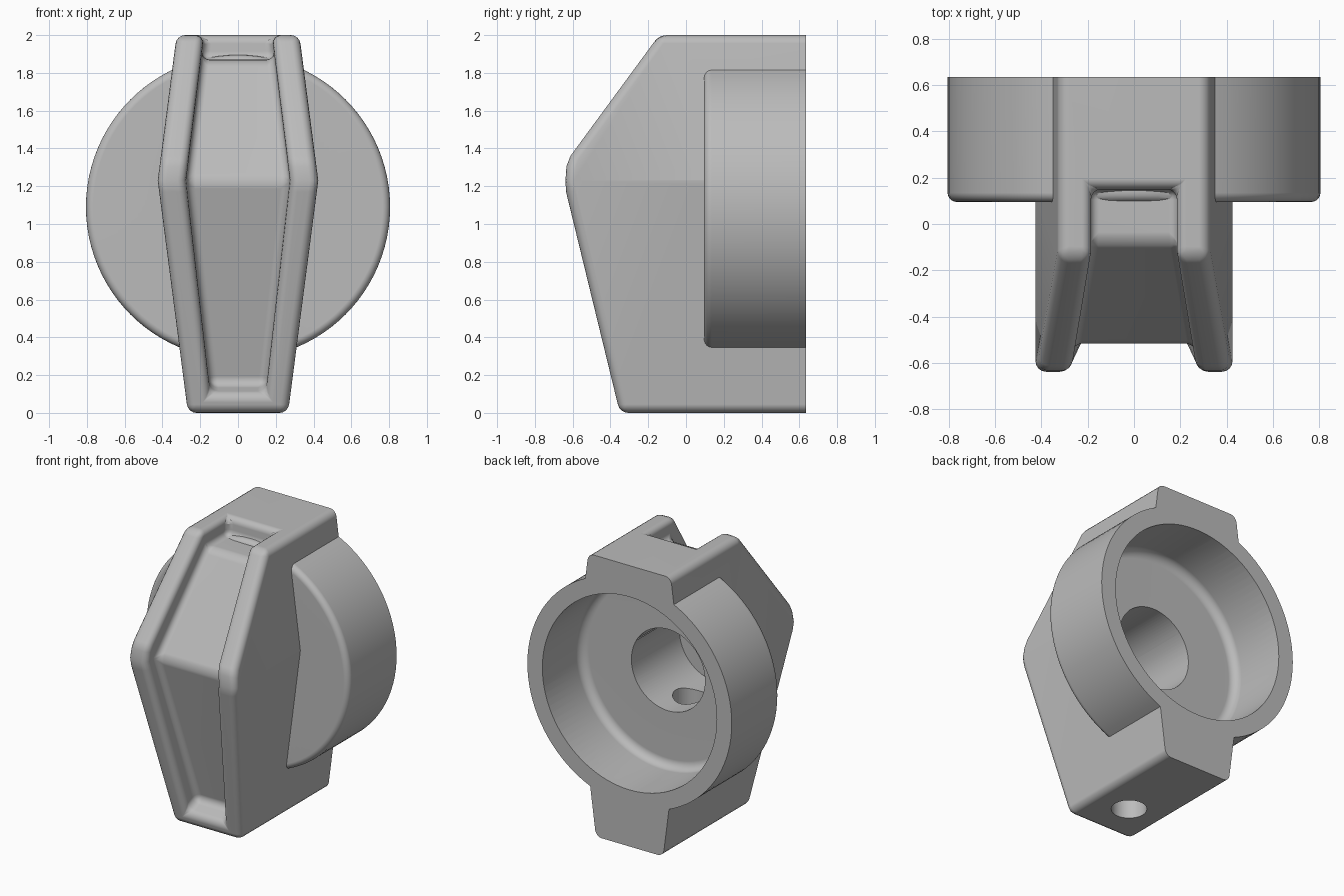
import bpy, bmesh, math
from mathutils import Vector, Matrix

if "Cube" in bpy.data.objects:
    bpy.data.objects.remove(bpy.data.objects["Cube"])

BACK, AXIS_Z, FOLD_Z = 0.635, 1.09, 1.23

grey = bpy.data.materials.new("plain_grey")
grey.use_nodes = True
grey.diffuse_color = (0.5, 0.5, 0.5, 1)
grey.node_tree.nodes["Principled BSDF"].inputs["Base Color"].default_value = (0.5, 0.5, 0.5, 1)


def finish(name, bm):
    bmesh.ops.recalc_face_normals(bm, faces=bm.faces)
    mesh = bpy.data.meshes.new(name)
    bm.to_mesh(mesh)
    bm.free()
    mesh.materials.append(grey)
    ob = bpy.data.objects.new(name, mesh)
    bpy.context.collection.objects.link(ob)
    return ob


def wedge(name, profile, low, mid, high):
    """Side profile (y, z) extruded across x; half width changes at the fold."""
    bm = bmesh.new()
    face = bm.faces.new([bm.verts.new((-1, y, z)) for y, z in profile])
    out = bmesh.ops.extrude_face_region(bm, geom=[face])
    bmesh.ops.translate(bm, vec=(2, 0, 0),
                        verts=[g for g in out["geom"] if isinstance(g, bmesh.types.BMVert)])
    bmesh.ops.bisect_plane(bm, geom=bm.verts[:] + bm.edges[:] + bm.faces[:],
                           plane_co=(0, 0, FOLD_Z), plane_no=(0, 0, 1))
    for v in bm.verts:
        z = v.co.z
        if z < FOLD_Z:
            v.co.x *= low + (mid - low) * z / FOLD_Z
        else:
            v.co.x *= mid + (high - mid) * (z - FOLD_Z) / (2 - FOLD_Z)
    return finish(name, bm)


def lathe(name, profile, steps=96):
    """Spin a (radius, y) profile around the knob axis."""
    bm = bmesh.new()
    verts = [bm.verts.new((r, y, AXIS_Z)) for r, y in profile]
    edges = [bm.edges.new(pair) for pair in zip(verts, verts[1:])]
    bmesh.ops.spin(bm, geom=verts + edges, cent=(0, 0, AXIS_Z), axis=(0, 1, 0),
                   angle=math.tau, steps=steps)
    bmesh.ops.remove_doubles(bm, verts=bm.verts, dist=0.0001)
    return finish(name, bm)


def rounded(radius, y, r):
    """Quarter-round corner from the cylinder wall to the flat at y."""
    return [(radius - r + r * math.cos(a), y + r - r * math.sin(a))
            for a in (math.pi / 2 * i / 5 for i in range(6))]


def combine(target, other, operation):
    mod = target.modifiers.new("combine", "BOOLEAN")
    mod.operation, mod.solver, mod.object = operation, "EXACT", other
    bpy.context.view_layer.objects.active = target
    bpy.ops.object.modifier_apply(modifier=mod.name)
    bpy.data.objects.remove(other)


# Grip bar with its folded front
knob = wedge("knob", [(BACK, 0), (-0.35, 0), (-0.635, 1.17), (-0.638, FOLD_Z), (-0.633, 1.305),
                      (-0.612, 1.36), (-0.142, 2), (BACK, 2)], 0.265, 0.425, 0.325)

# Sunken front panel, open at the top
panel = wedge("panel_cutter", [(-0.24, 0.15), (-0.525, FOLD_Z), (-0.08, 1.87), (0.15, 1.87),
                               (0.15, 2.2), (-1, 2.2), (-1, -0.14)], 0.135, 0.275, 0.18)
combine(knob, panel, "DIFFERENCE")

# Soften every crisp edge except those on the flat back
bm = bmesh.new()
bm.from_mesh(knob.data)
bmesh.ops.remove_doubles(bm, verts=bm.verts, dist=0.0005)
crisp = [e for e in bm.edges if len(e.link_faces) == 2
         and e.calc_face_angle(0) > math.radians(25)
         and min(v.co.y for v in e.verts) < BACK - 0.01]
bmesh.ops.bevel(bm, geom=crisp, offset=0.045, segments=4, profile=0.5,
                affect="EDGES", clamp_overlap=False)
bm.to_mesh(knob.data)
bm.free()

# Round skirt behind the grip
skirt = lathe("skirt", [(0, BACK), (0.805, BACK)] + rounded(0.805, 0.095, 0.04) + [(0, 0.095)])
combine(knob, skirt, "UNION")

# Hollow back and shaft bore
hollow = lathe("hollow_cutter", [(0, 0.9), (0.687, 0.9)] + rounded(0.687, 0.2, 0.06) + [(0, 0.2)])
combine(knob, hollow, "DIFFERENCE")
bore = lathe("bore_cutter", [(0, 0.4), (0.29, 0.4), (0.29, -0.34), (0, -0.34)])
combine(knob, bore, "DIFFERENCE")

# Set screw hole from the bottom into the bore
bm = bmesh.new()
bmesh.ops.create_cone(bm, cap_ends=True, segments=48, radius1=0.115, radius2=0.115, depth=1.2,
                      matrix=Matrix.Translation(Vector((0, -0.05, 0.45))))
combine(knob, finish("screw_cutter", bm), "DIFFERENCE")

# Smooth shading with crisp edges kept
bpy.ops.object.select_all(action="DESELECT")
knob.select_set(True)
bpy.context.view_layer.objects.active = knob
bpy.ops.object.shade_smooth_by_angle(angle=math.radians(30))
weighted = knob.modifiers.new("weighted_normals", "WEIGHTED_NORMAL")
weighted.keep_sharp = True
